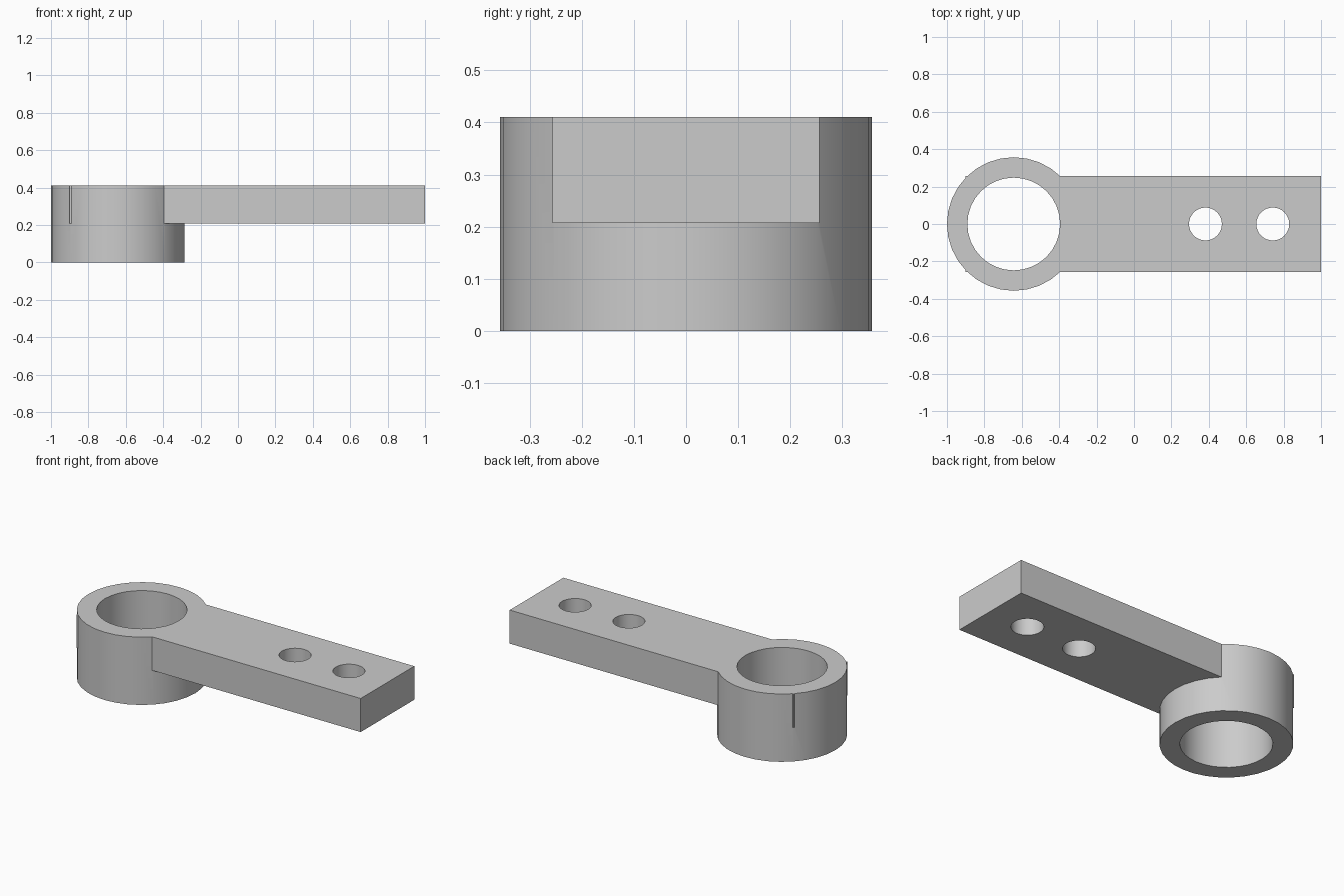
import bpy
import math

if "Cube" in bpy.data.objects:
    bpy.data.objects.remove(bpy.data.objects["Cube"], do_unlink=True)

HEIGHT = 0.41
ARM_BOTTOM = 0.207
RING_X = -0.643
RING_RADIUS = 0.357
BORE_RADIUS = 0.248
HOLE_RADIUS = 0.088
ARM_START, ARM_END, ARM_HALF_WIDTH = -0.9, 1.0, 0.256


def cylinder(name, x, radius, bottom, top, sides):
    bpy.ops.mesh.primitive_cylinder_add(
        vertices=sides, radius=radius, depth=top - bottom,
        location=(x, 0, (bottom + top) / 2))
    obj = bpy.context.object
    obj.name = name
    return obj


def combine(target, tool, operation):
    """Apply a boolean and discard the tool object."""
    tool.hide_render = True
    mod = target.modifiers.new("Boolean", "BOOLEAN")
    mod.operation = operation
    mod.solver = "EXACT"
    mod.object = tool
    bpy.context.view_layer.objects.active = target
    bpy.ops.object.modifier_apply(modifier=mod.name)
    bpy.data.objects.remove(tool, do_unlink=True)


# Tall ring boss
lever = cylinder("clamp_lever", RING_X, RING_RADIUS, 0, HEIGHT, 32)

# Flat arm, whose far corners just break through the ring wall
bpy.ops.mesh.primitive_cube_add(
    size=1, location=((ARM_START + ARM_END) / 2, 0, (ARM_BOTTOM + HEIGHT) / 2))
arm = bpy.context.object
arm.name = "arm"
arm.scale = (ARM_END - ARM_START, 2 * ARM_HALF_WIDTH, HEIGHT - ARM_BOTTOM)
bpy.ops.object.transform_apply(location=False, rotation=False, scale=True)
combine(lever, arm, "UNION")

# Bore through the ring and two bolt holes through the arm
for x, radius in ((RING_X, BORE_RADIUS), (0.382, HOLE_RADIUS), (0.742, HOLE_RADIUS)):
    cutter = cylinder("hole_cutter", x, radius, -0.1, HEIGHT + 0.1, 32)
    combine(lever, cutter, "DIFFERENCE")

# Plain grey metal
grey = bpy.data.materials.new("plain_grey")
grey.use_nodes = True
colour = (0.6, 0.6, 0.6, 1)
grey.diffuse_color = colour
grey.node_tree.nodes["Principled BSDF"].inputs["Base Color"].default_value = colour
lever.data.materials.clear()
lever.data.materials.append(grey)

# Smooth curved walls with crisp edges
bpy.ops.object.select_all(action="DESELECT")
lever.select_set(True)
bpy.context.view_layer.objects.active = lever
bpy.ops.object.shade_smooth_by_angle(angle=math.radians(30))
